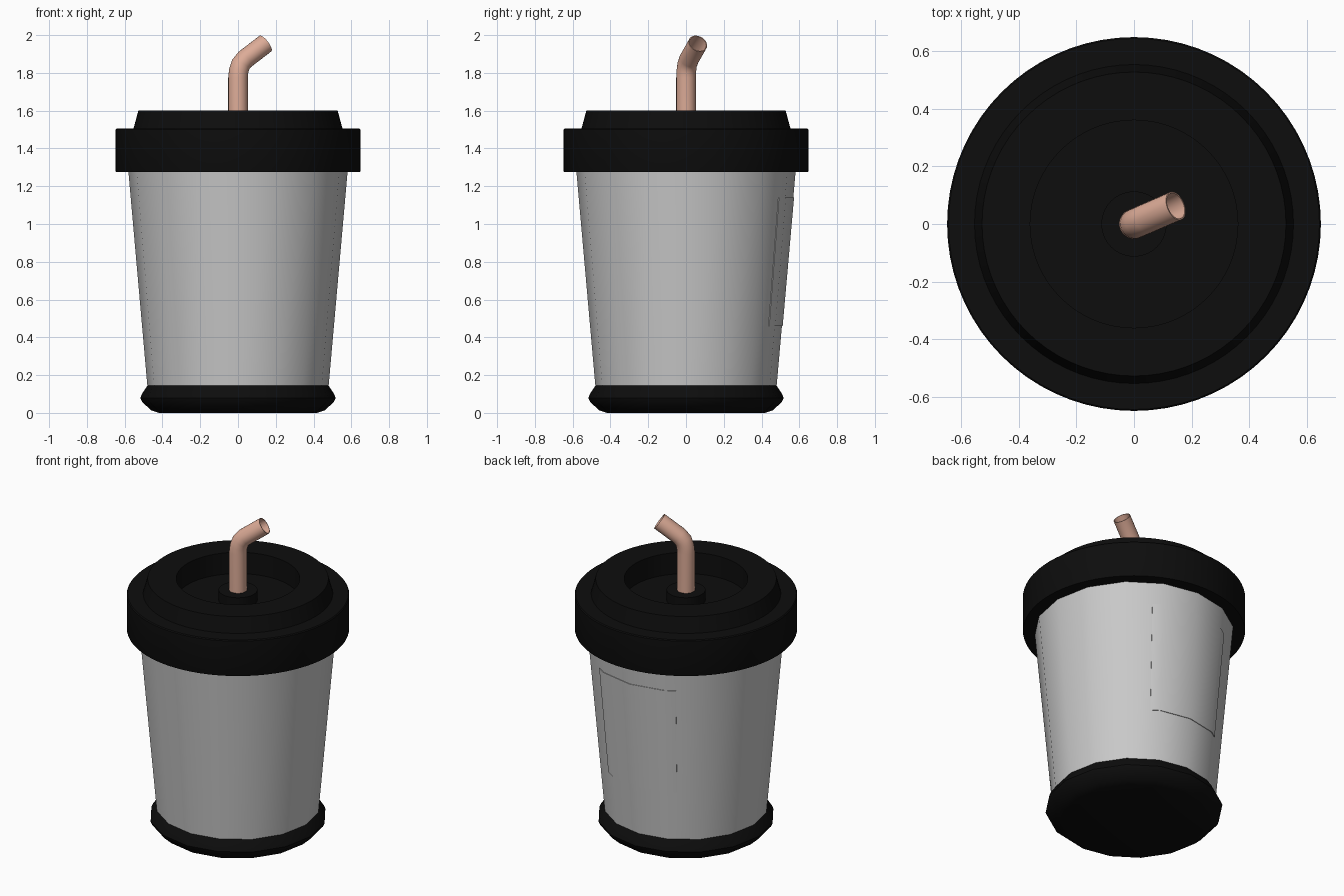
import bpy, bmesh, math
from mathutils import Vector

if "Cube" in bpy.data.objects:
    bpy.data.objects.remove(bpy.data.objects["Cube"])


def material(name, rgb):
    m = bpy.data.materials.new(name)
    m.diffuse_color = (*rgb, 1)
    m.use_nodes = True
    m.node_tree.nodes["Principled BSDF"].inputs["Base Color"].default_value = m.diffuse_color
    return m


BLACK = material("black_plastic", (0.004, 0.004, 0.004))
GREY = material("light_grey_cup", (0.58, 0.58, 0.58))
PEACH = material("peach_straw", (0.72, 0.41, 0.31))


def finish(bm, name, mat, angle=35, recalc=True):
    if recalc:
        bmesh.ops.recalc_face_normals(bm, faces=bm.faces[:])
    me = bpy.data.meshes.new(name)
    bm.to_mesh(me)
    bm.free()
    ob = bpy.data.objects.new(name, me)
    bpy.context.collection.objects.link(ob)
    me.materials.append(mat)
    bpy.ops.object.select_all(action='DESELECT')
    ob.select_set(True)
    bpy.context.view_layer.objects.active = ob
    bpy.ops.object.shade_smooth_by_angle(angle=math.radians(angle))
    return ob


def bridge(bm, a, b):
    n = len(a)
    for i in range(n):
        j = (i + 1) % n
        bm.faces.new((a[i], a[j], b[j], b[i]))


def lathe(name, profile, sides, mat):
    """Revolve (radius, z) points about z and cap both ends."""
    bm = bmesh.new()
    rings = [[bm.verts.new((r * math.cos(2 * math.pi * i / sides),
                            r * math.sin(2 * math.pi * i / sides), z))
              for i in range(sides)] for r, z in profile]
    for a, b in zip(rings, rings[1:]):
        bridge(bm, a, b)
    bm.faces.new(rings[0])
    bm.faces.new(rings[-1])
    return finish(bm, name, mat)


def cup_radius(z):
    return 0.48 + (z - 0.145) * (0.58 - 0.48) / (1.275 - 0.145)


SIDES = 16

# Tapered cup and its flared base
lathe("cup_body", [(cup_radius(z), z) for z in (0.1, 1.35)], SIDES, GREY)
lathe("cup_base", [(0.42, 0), (0.46, 0.014), (0.508, 0.058), (0.517, 0.08),
                   (0.508, 0.102), (0.478, 0.147)], SIDES, BLACK)

# Lid: rim, raised step, sunken well and straw collar
lathe("lid", [(0.55, 1.275), (0.646, 1.275), (0.648, 1.28), (0.648, 1.5),
              (0.643, 1.506), (0.553, 1.506), (0.527, 1.602), (0.36, 1.602),
              (0.36, 1.465), (0.113, 1.465), (0.113, 1.53), (0.04, 1.53)],
      72, BLACK)

# Thin label plate following the cup facets at the back
bm = bmesh.new()
step = 360 / SIDES
cols = []
for deg in (61, 67.5, 90, 112.5, 119):
    off = deg % step - step / 2
    facet = math.cos(math.radians(step / 2)) / math.cos(math.radians(off))
    a = math.radians(deg)
    cols.append([bm.verts.new((r * math.cos(a), r * math.sin(a), z))
                 for z, lift in ((0.46, 0.004), (1.14, 0.004), (1.14, -0.003), (0.46, -0.003))
                 for r in [cup_radius(z) * facet + lift]])
for a, b in zip(cols, cols[1:]):
    bridge(bm, a, b)
bm.faces.new(cols[0])
bm.faces.new(cols[-1])
finish(bm, "back_label", GREY)

# Bent hollow straw: points are (outward, height) in the bend plane
path = [(0, 1.48), (0, 1.775), (0.004, 1.81), (0.016, 1.845), (0.04, 1.872), (0.158, 1.955)]
heading = math.atan2(0.063, 0.145)
out = Vector((math.cos(heading), math.sin(heading), 0))
side = Vector((-out.y, out.x, 0))
up = Vector((0, 0, 1))
bm = bmesh.new()


def tube_rings(radius, n=24):
    rings = []
    for k, (t, z) in enumerate(path):
        p, q = path[max(k - 1, 0)], path[min(k + 1, len(path) - 1)]
        d = (out * (q[0] - p[0]) + up * (q[1] - p[1])).normalized()
        v = side.cross(d)
        rings.append([bm.verts.new(out * t + up * z
                                   + side * radius * math.cos(2 * math.pi * i / n)
                                   + v * radius * math.sin(2 * math.pi * i / n))
                      for i in range(n)])
    return rings


outer, inner = tube_rings(0.052), tube_rings(0.047)
for rings in (outer, inner):
    for a, b in zip(rings, rings[1:]):
        bridge(bm, a, b)
bridge(bm, outer[-1], inner[-1])
bridge(bm, outer[0], inner[0])
finish(bm, "straw", PEACH)
